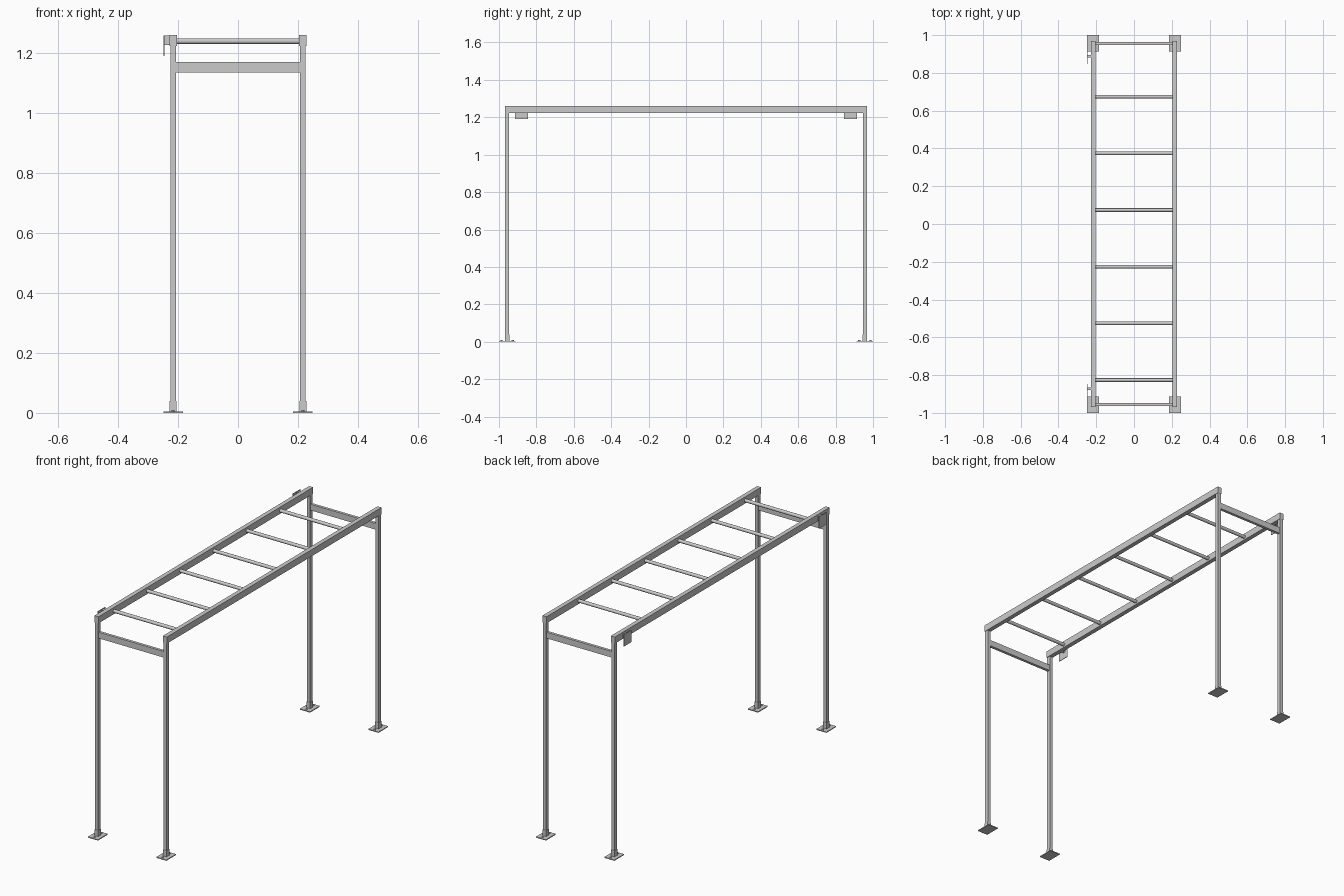
import bpy, math

if "Cube" in bpy.data.objects:
    bpy.data.objects.remove(bpy.data.objects["Cube"])

X, Y = 0.216, 0.956        # leg positions


def box(name, x, y, z):
    """Box from (min, max) ranges on each axis."""
    bpy.ops.mesh.primitive_cube_add(size=1, location=[(a + b) / 2 for a, b in (x, y, z)])
    ob = bpy.context.object
    ob.name = name
    ob.scale = [b - a for a, b in (x, y, z)]
    bpy.ops.object.transform_apply(location=False, rotation=False, scale=True)
    return ob


def around(c, h):
    return (c - h, c + h)


def rod(name, loc, r, length, rot=(0, 0, 0), sides=24):
    bpy.ops.mesh.primitive_cylinder_add(vertices=sides, radius=r, depth=length,
                                        location=loc, rotation=rot)
    ob = bpy.context.object
    ob.name = name
    bpy.ops.object.shade_smooth_by_angle()
    return ob


for sx in (-1, 1):
    # long side rails
    box("side_rail", around(sx * X, 0.0125), (-0.968, 0.968), (1.222, 1.26))
    for sy in (-1, 1):
        x, y = sx * X, sy * Y
        # upright leg with short collar and base plate
        box("leg", around(x, 0.0095), around(y, 0.0105), (0.004, 1.223))
        box("leg_collar", around(x, 0.0115), around(y, 0.0125), (0.004, 0.04))
        box("base_plate", around(x, 0.032), around(y, 0.044), (0, 0.005))
        # anchor bolts
        for d in (-0.03, 0.03):
            rod("anchor_bolt", (x, y + d, 0.0065), 0.006, 0.005, sides=6)

for sy in (-1, 1):
    # cross beams between the legs
    box("cross_beam", (-X + 0.008, X - 0.008), around(sy * Y, 0.008), (1.135, 1.17))
    # hanging brackets on the left rail
    yc = sy * 0.88
    box("bracket_plate", (-0.248, -0.245), around(yc, 0.034), (1.19, 1.258))
    box("bracket_web", (-0.246, -0.226), around(yc + 0.008, 0.006), (1.226, 1.257))

# climbing rungs
for i in range(6):
    rod("rung", (0, -0.826 + 0.3 * i, 1.239), 0.0095, 2 * (X - 0.01), (0, math.pi / 2, 0))
